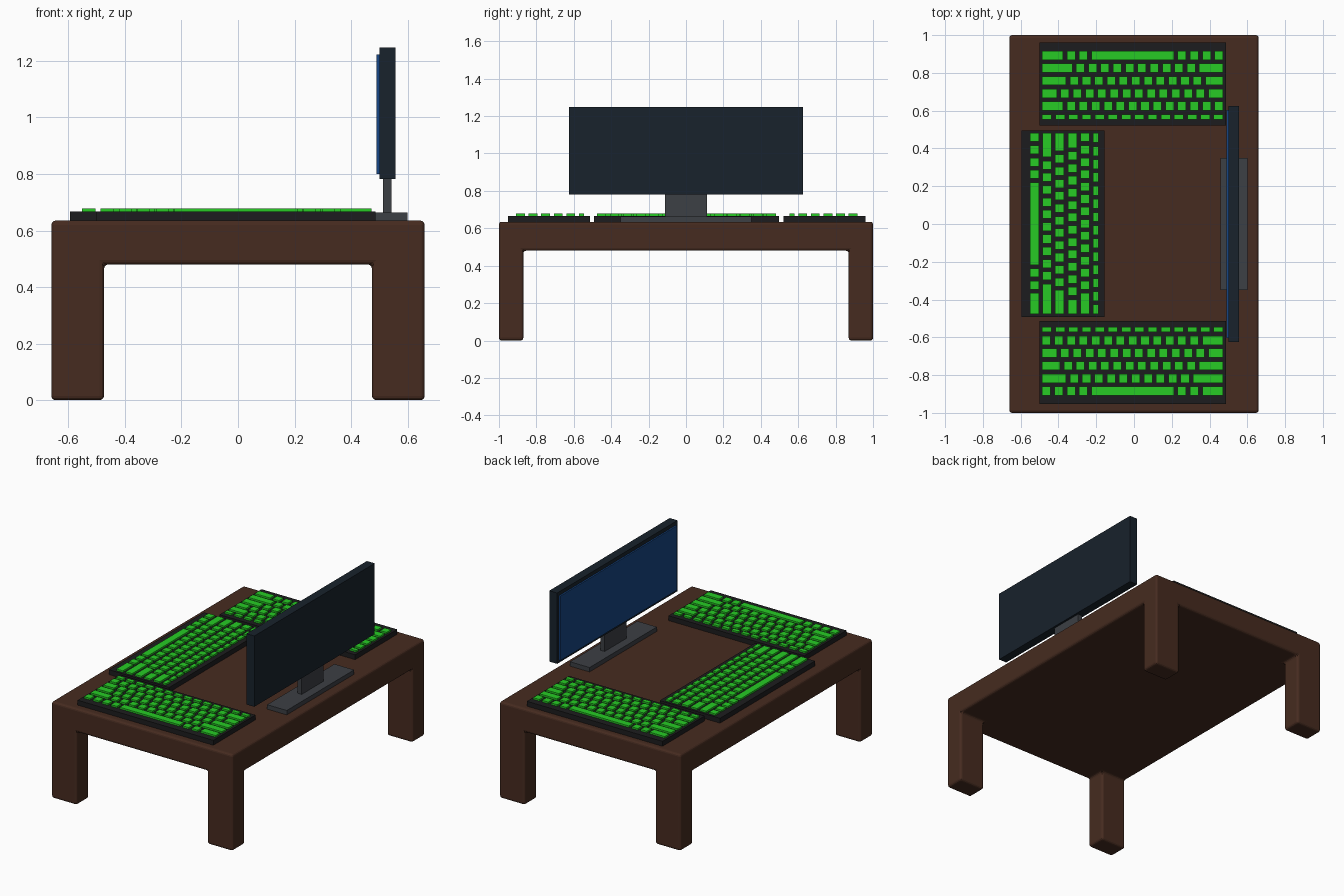
import bpy, bmesh, math
from mathutils import Matrix

if "Cube" in bpy.data.objects:
    bpy.data.objects.remove(bpy.data.objects["Cube"])


def material(name, rgb):
    m = bpy.data.materials.new(name)
    m.diffuse_color = (*rgb, 1)
    m.use_nodes = True
    m.node_tree.nodes["Principled BSDF"].inputs["Base Color"].default_value = m.diffuse_color
    return m


WOOD = material("dark_wood", (0.061, 0.024, 0.014))
BOARD = material("black_plastic", (0.012, 0.012, 0.013))
GREEN = material("green_keys", (0.02, 0.6, 0.018))
CASE = material("monitor_case", (0.009, 0.016, 0.025))
BLUE = material("screen_blue", (0.008, 0.06, 0.23))
METAL = material("stand_grey", (0.045, 0.05, 0.058))


def add_box(bm, lo, hi):
    size = [b - a for a, b in zip(lo, hi)]
    mid = [(a + b) / 2 for a, b in zip(lo, hi)]
    bmesh.ops.create_cube(bm, size=1, matrix=Matrix.Translation(mid) @ Matrix.Diagonal((*size, 1)))


def finish(bm, name, mat):
    me = bpy.data.meshes.new(name)
    bm.to_mesh(me)
    bm.free()
    me.materials.append(mat)
    ob = bpy.data.objects.new(name, me)
    bpy.context.collection.objects.link(ob)
    return ob


def box(name, lo, hi, mat):
    bm = bmesh.new()
    add_box(bm, lo, hi)
    return finish(bm, name, mat)


# Table: gridded slab, corner cells of the underside extruded into flush legs
TOP, UNDER = 0.635, 0.48
LX, LY = 0.474, 0.87
bm = bmesh.new()
add_box(bm, (-0.66, -1, UNDER), (0.66, 1, TOP))
for axis, d in (((1, 0, 0), LX), ((0, 1, 0), LY)):
    for s in (-1, 1):
        bmesh.ops.bisect_plane(bm, geom=bm.verts[:] + bm.edges[:] + bm.faces[:],
                               plane_co=[s * d * a for a in axis], plane_no=axis)
feet = []
for f in bm.faces:
    c = f.calc_center_median()
    if f.normal.z < -0.9 and abs(c.x) > LX and abs(c.y) > LY:
        feet.append(f)
for f in feet:
    new = bmesh.ops.extrude_discrete_faces(bm, faces=[f])["faces"][0]
    bmesh.ops.translate(bm, verts=new.verts[:], vec=(0, 0, -UNDER))
bmesh.ops.dissolve_limit(bm, angle_limit=0.01, verts=bm.verts[:], edges=bm.edges[:])
bmesh.ops.recalc_face_normals(bm, faces=bm.faces[:])
table = finish(bm, "table", WOOD)
bev = table.modifiers.new("rounded_edges", "BEVEL")
bev.width, bev.segments, bev.limit_method = 0.015, 3, 'ANGLE'

# Monitor: foot, neck, case and screen facing -x
box("monitor_foot", (0.457, -0.35, TOP), (0.60, 0.35, 0.664), METAL)
box("monitor_neck", (0.513, -0.113, 0.66), (0.543, 0.113, 0.80), METAL)
box("monitor_case", (0.50, -0.626, 0.782), (0.557, 0.626, 1.248), CASE)
box("monitor_screen", (0.49, -0.604, 0.799), (0.51, 0.604, 1.223), BLUE)

# Key widths per row in key units, nearest row first; every row adds up to 15
ROWS = [
    [1] * 4 + [7, 1, 1, 2],
    [2.25] + [1] * 10 + [2.75],
    [1.75] + [1] * 11 + [2.25],
    [1.5] + [1] * 12 + [1.5],
    [1] * 13 + [2],
    [15 / 14] * 14,
]
UNIT, GAP, PITCH = 0.0652, 0.02, 0.067


def keyboard(side, x, y, turn):
    place = Matrix.Translation((x, y, 0)) @ Matrix.Rotation(math.radians(turn), 4, 'Z')
    board = box(side + "_keyboard_base", (-0.494, -0.219, TOP), (0.494, 0.219, 0.667), BOARD)
    bm = bmesh.new()
    for r, row in enumerate(ROWS):
        kx, ky = -0.479, -0.175 + r * PITCH
        depth = 0.027 if r == 5 else 0.047
        for w in row:
            add_box(bm, (kx, ky, 0.662), (kx + w * UNIT - GAP, ky + depth, 0.678))
            kx += w * UNIT
    keys = finish(bm, side + "_keyboard_keys", GREEN)
    for ob in (board, keys):
        ob.data.transform(place)


keyboard("front", -0.007, -0.733, 0)
keyboard("left", -0.376, 0.002, -90)
keyboard("back", -0.007, 0.741, 180)
